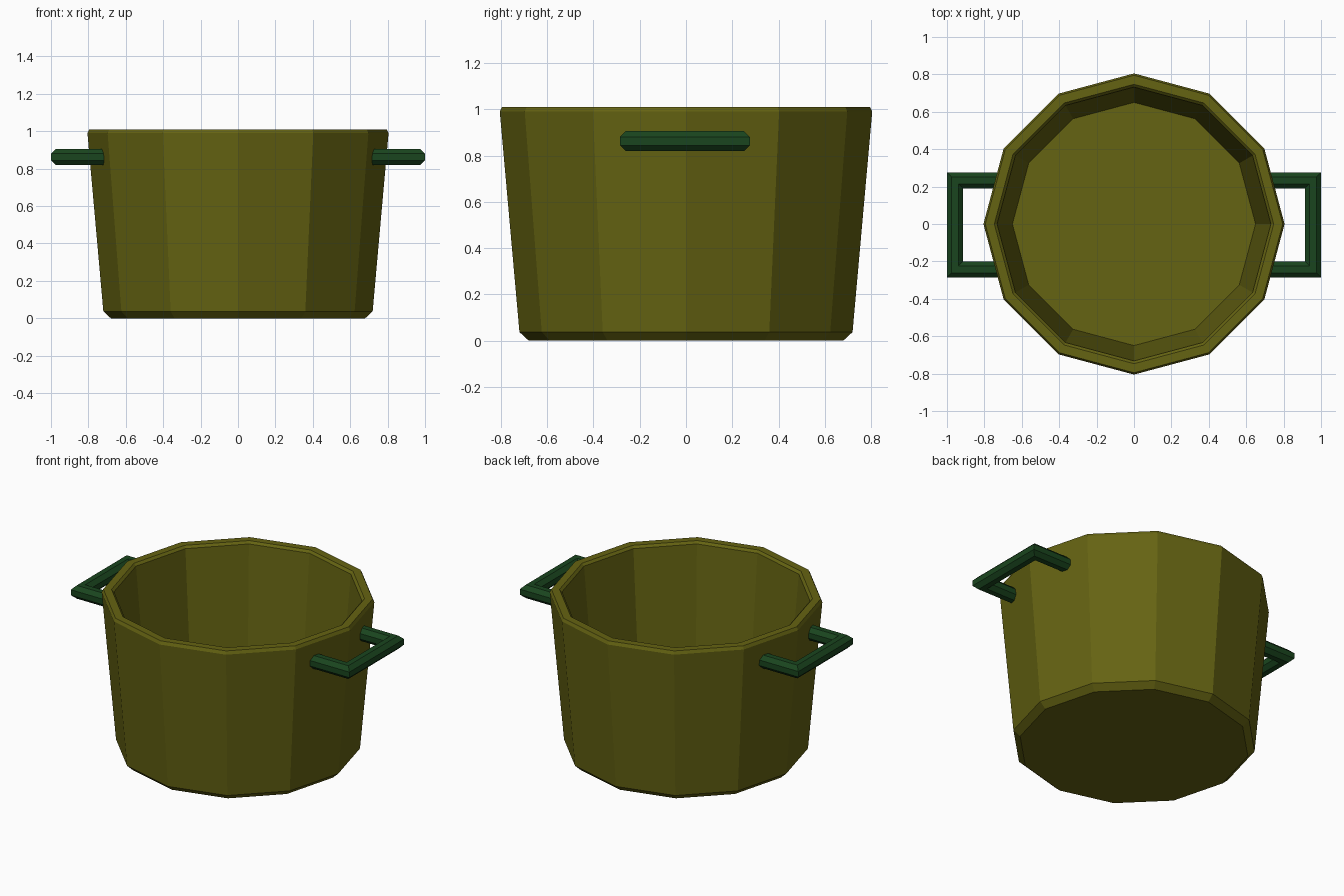
import bpy, bmesh
from math import cos, sin, pi, sqrt

if "Cube" in bpy.data.objects:
    bpy.data.objects.remove(bpy.data.objects["Cube"])

def material(name, rgb):
    m = bpy.data.materials.new(name)
    m.diffuse_color = (*rgb, 1)
    m.use_nodes = True
    m.node_tree.nodes["Principled BSDF"].inputs["Base Color"].default_value = m.diffuse_color
    return m

def loft(name, rings, mat):
    """Skin a list of equal-length vertex rings and cap both ends."""
    bm = bmesh.new()
    loops = [[bm.verts.new(p) for p in ring] for ring in rings]
    for a, b in zip(loops, loops[1:]):
        for i in range(len(a)):
            j = (i + 1) % len(a)
            bm.faces.new((a[i], a[j], b[j], b[i]))
    bm.faces.new(loops[0][::-1])
    bm.faces.new(loops[-1])
    bmesh.ops.recalc_face_normals(bm, faces=bm.faces)
    me = bpy.data.meshes.new(name)
    bm.to_mesh(me)
    bm.free()
    me.materials.append(mat)
    ob = bpy.data.objects.new(name, me)
    bpy.context.collection.objects.link(ob)
    return ob

olive = material("olive", (0.13, 0.125, 0.006))
green = material("dark_green", (0.01, 0.06, 0.013))

# Pot body: twelve-sided open vessel, (radius, height) from base over the rim to the inner floor
profile = [(0.68, 0), (0.72, 0.037), (0.805, 0.99), (0.795, 1.01),
           (0.747, 1.01), (0.732, 0.995), (0.65, 0.06)]
loft("pot_body", [[(r * cos(i * pi / 6), r * sin(i * pi / 6), z) for i in range(12)]
                  for r, z in profile], olive)

# Side handles: octagonal bar swept along a U path with mitred corners
R, Z, Y0 = 0.043 / cos(pi / 8), 0.862, -0.005
section = [(R * cos(pi / 8 + i * pi / 4), R * sin(pi / 8 + i * pi / 4)) for i in range(8)]
# each path point: x, y, outward offset direction (mitre vectors at the corners)
path = [(0.69, -0.238, 0, -1), (0.957, -0.238, 1, -1),
        (0.957, 0.238, 1, 1), (0.69, 0.238, 0, 1)]
for side, label in ((1, "right_handle"), (-1, "left_handle")):
    loft(label, [[(side * (x + dx * u), Y0 + y + dy * u, Z + v) for u, v in section]
                 for x, y, dx, dy in path], green)
